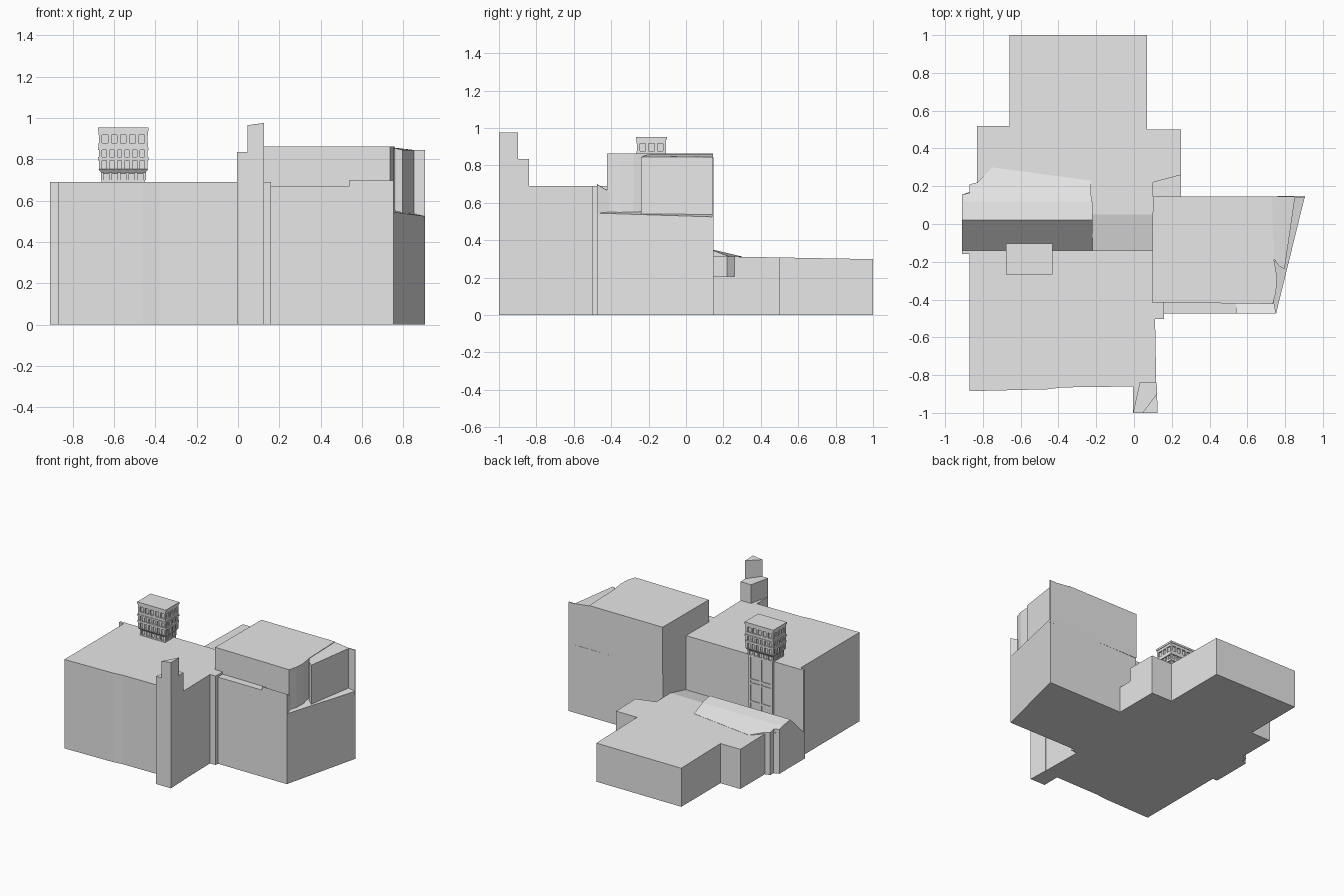
import bpy, bmesh

if "Cube" in bpy.data.objects:
    bpy.data.objects.remove(bpy.data.objects["Cube"])

mat = bpy.data.materials.new("pale_stone_grey")
mat.diffuse_color = (0.8, 0.8, 0.8, 1)
mat.use_nodes = True
mat.node_tree.nodes["Principled BSDF"].inputs["Base Color"].default_value = mat.diffuse_color


def finish(name, bm):
    bmesh.ops.recalc_face_normals(bm, faces=bm.faces)
    me = bpy.data.meshes.new(name)
    bm.to_mesh(me)
    bm.free()
    me.materials.append(mat)
    ob = bpy.data.objects.new(name, me)
    bpy.context.collection.objects.link(ob)
    return ob


def prism(name, pts, z0, top):
    """Vertical prism over a plan outline; top is a height, list or rule."""
    if callable(top):
        hs = [top(x, y) for x, y in pts]
    elif isinstance(top, (list, tuple)):
        hs = top
    else:
        hs = [top] * len(pts)
    bm = bmesh.new()
    lo = [bm.verts.new((x, y, z0)) for x, y in pts]
    hi = [bm.verts.new((x, y, h)) for (x, y), h in zip(pts, hs)]
    n = len(pts)
    bm.faces.new(lo[::-1])
    bm.faces.new(hi)
    for i in range(n):
        j = (i + 1) % n
        bm.faces.new((lo[i], lo[j], hi[j], hi[i]))
    return finish(name, bm)


def rect(x0, x1, y0, y1):
    return [(x0, y0), (x1, y0), (x1, y1), (x0, y1)]


# --- large front-left block, with rear corner pilaster and side pillar
prism("main_block", [(-.87, -.885), (-.46, -.875), (-.38, -.865), (0, -.86),
                     (.118, -.86), (.11, -.42), (.1, -.42), (.1, -.14),
                     (-.91, -.14), (-.91, -.16), (-.87, -.16)], 0, .69)
prism("corner_pillar", rect(.09, .16, -.502, -.40), 0, .69)

# --- stepped front tower
prism("front_tower_base", [(-.005, -1), (.125, -1), (.119, -.84), (-.005, -.84)], 0, .69)
prism("front_tower_step", [(-.005, -1), (.125, -1), (.12, -.84), (.03, -.84)], .69, .835)
prism("front_tower_top", [(.045, -1), (.125, -1), (.122, -.897)], .835, [.965, .975, .975])

# --- right block with ledges, penthouse and scooped end
prism("right_block", [(.1, -.475), (.752, -.475), (.905, .148), (.1, .142)], 0, .525)
prism("end_ledge", [(.70, -.475), (.752, -.475), (.905, .148), (.80, .145)], .5,
      [.56, .545, .525, .55])
prism("front_ledge_low", rect(.15, .54, -.475, -.41), .5, .672)
prism("front_ledge_high", [(.54, -.475), (.752, -.475), (.74, -.41), (.54, -.41)], .5,
      [.70, .698, .66, .66])
prism("penthouse", [(.095, -.415), (.735, -.423), (.752, -.36), (.757, -.28), (.74, -.18),
                    (.73, .145), (.1, .145)], .5, .863)
prism("end_bay", [(.738, -.18), (.765, -.22), (.797, -.24), (.853, .145), (.725, .145)],
      .5, [.86, .853, .845, .845, .86])
prism("end_fin", rect(.85, .905, .14, .148), .5, .845)

# --- low rear building
prism("low_building", [(.25, .26), (.25, .5), (.07, .5), (.07, 1), (-.66, 1), (-.66, .52),
                       (-.83, .52), (-.83, .22), (-.87, .21), (-.87, .17), (-.91, .155),
                       (-.91, .02), (-.22, .02), (-.22, .05), (.1, .05), (.1, .22)],
      0, lambda x, y: .317 - .018 * y)
prism("low_court", [(.1, .14), (.25, .14), (.25, .26), (.1, .22)], 0, .205)
prism("link_roof", rect(-.22, .1, -.14, .05), 0, [.27, .27, .316, .316])

# --- ridge along the low building
prism("ridge_top", rect(-.91, -.22, .02, .12), .2, [.37, .37, .355, .355])
prism("ridge_front_slope", rect(-.91, -.22, -.14, .02), 0, [.21, .21, .37, .37])
prism("ridge_back_slope", [(-.91, .12), (-.225, .12), (-.23, .23), (-.75, .30), (-.83, .22),
                           (-.87, .21), (-.87, .165), (-.91, .155)], .2,
      [.355, .355, .314, .313, .325, .33, .342, .344])

# --- ornate tower rising behind the main block
CX, CY = -.555, -.185


def tier(name, hx, hy, z0, z1, hx2=None, hy2=None):
    """Rectangular storey around the tower axis, optionally flaring."""
    hx2, hy2 = hx2 or hx, hy2 or hy
    bm = bmesh.new()
    signs = ((-1, -1), (1, -1), (1, 1), (-1, 1))
    lo = [bm.verts.new((CX + a * hx, CY + b * hy, z0)) for a, b in signs]
    hi = [bm.verts.new((CX + a * hx2, CY + b * hy2, z1)) for a, b in signs]
    bm.faces.new(lo[::-1])
    bm.faces.new(hi)
    for i in range(4):
        j = (i + 1) % 4
        bm.faces.new((lo[i], lo[j], hi[j], hi[i]))
    return finish(name, bm)


def posts(name, hx, hy, nx, ny, w, d, z0, z1):
    """Row of posts on all four sides, outer faces on the given rectangle."""
    bm = bmesh.new()

    def box(x, y, sx, sy):
        r = bmesh.ops.create_cube(bm, size=1)["verts"]
        bmesh.ops.scale(bm, vec=(sx, sy, z1 - z0), verts=r)
        bmesh.ops.translate(bm, vec=(x, y, (z0 + z1) / 2), verts=r)

    for s in (-1, 1):
        for i in range(nx):
            x = -hx + w / 2 + i * (2 * hx - w) / (nx - 1)
            box(CX + x, CY + s * (hy - d / 2), w, d)
        for i in range(ny):
            y = -hy + w / 2 + i * (2 * hy - w) / (ny - 1)
            box(CX + s * (hx - d / 2), CY + y, d, w)
    return finish(name, bm)


# panelled shaft
tier("shaft_core", .099, .059, 0, .75)
posts("shaft_pilasters", .105, .065, 3, 3, .018, .012, 0, .70)
for i, z in enumerate((.33, .47, .50, .685)):
    tier("shaft_band_%d" % i, .104, .064, z, z + .015)

# bracketed flare
posts("brackets", .109, .069, 6, 4, .014, .014, .70, .74)
tier("flare", .105, .065, .732, .752, .12, .08)

# gallery, belfry and top storey as recessed cores with posts
for name, z0, z1, nx, ny in (("gallery", .752, .80, 7, 5),
                             ("belfry", .812, .85, 7, 5),
                             ("top_storey", .875, .925, 6, 4)):
    tier(name + "_core", .108, .068, z0 - .01, z1 + .01)
    posts(name + "_posts", .118, .078, nx, ny, .016, .012, z0, z1)
tier("gallery_cornice", .122, .082, .795, .812)
tier("belfry_cornice", .123, .083, .846, .858)
tier("top_storey_sill", .119, .079, .858, .878)
tier("top_storey_lintel", .119, .079, .918, .938)
tier("tower_cap", .123, .083, .938, .953)
